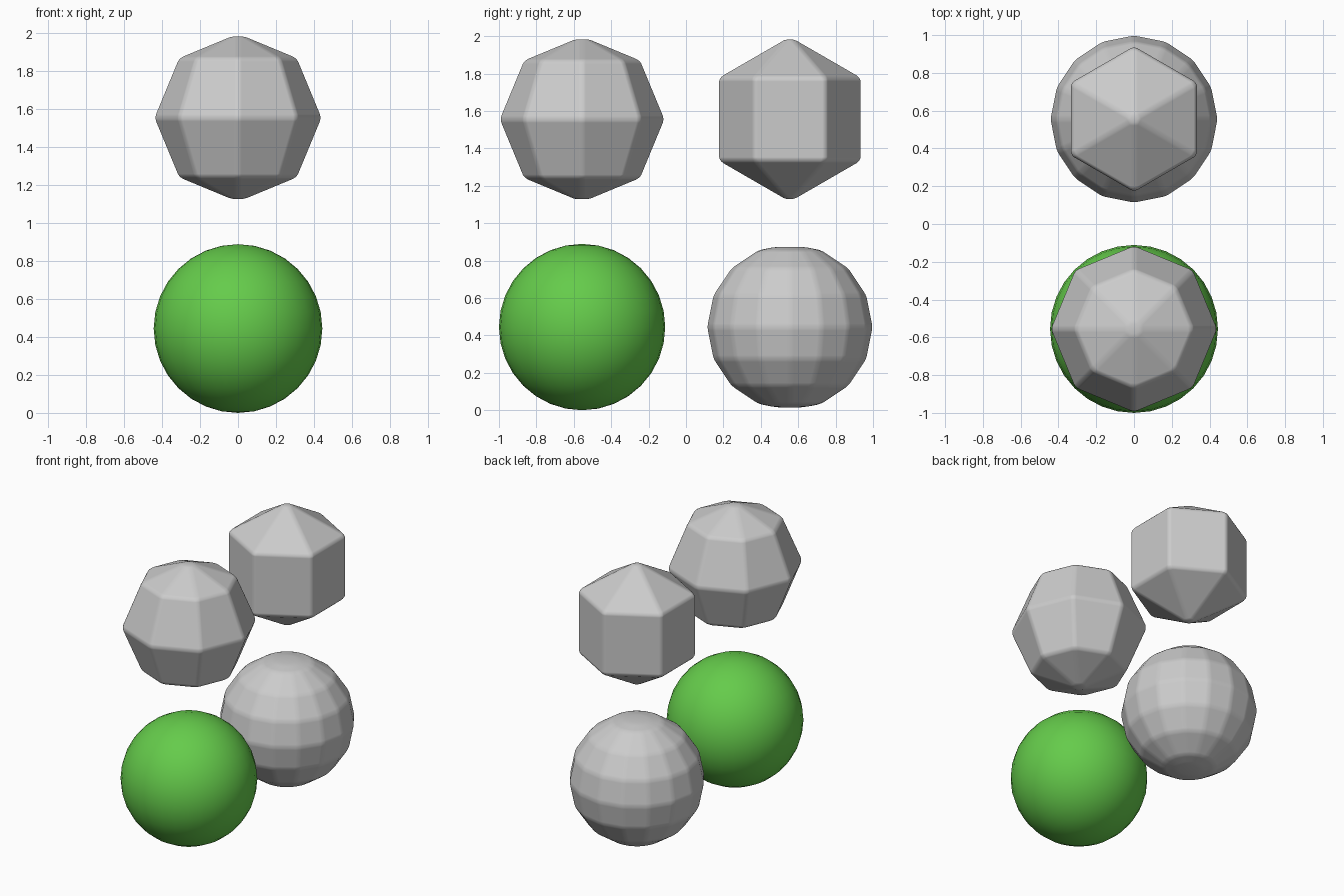
import bpy, bmesh, math

if "Cube" in bpy.data.objects:
    bpy.data.objects.remove(bpy.data.objects["Cube"])

R = 0.4445      # ball radius
D = 0.5555      # offset of the ball centres from the middle


def ball(name, segments, rings, y, z, bevel=0.0):
    me = bpy.data.meshes.new(name)
    bm = bmesh.new()
    bmesh.ops.create_uvsphere(bm, u_segments=segments, v_segments=rings, radius=R)
    for f in bm.faces:
        f.smooth = True
    bm.to_mesh(me)
    bm.free()
    ob = bpy.data.objects.new(name, me)
    ob.location = (0, y, z)
    bpy.context.collection.objects.link(ob)
    if bevel:
        # narrow rounded edges between flat facets
        mod = ob.modifiers.new("rounded_edges", 'BEVEL')
        mod.width = bevel
        mod.segments = 3
        mod.limit_method = 'NONE'
        mod.harden_normals = True
    return ob


# smooth green ball, front bottom
green = bpy.data.materials.new("green")
green.diffuse_color = (0.13, 0.60, 0.07, 1)
green.use_nodes = True
green.node_tree.nodes["Principled BSDF"].inputs["Base Color"].default_value = green.diffuse_color
ball("smooth_ball", 32, 16, -D, R).data.materials.append(green)

# faceted grey balls: fine, medium and coarse
ball("fine_faceted_ball", 16, 8, D, R, 0.02)
ball("medium_faceted_ball", 8, 4, -D, R + 2 * D, 0.02)
ball("coarse_faceted_ball", 6, 3, D, R + 2 * D, 0.02)
